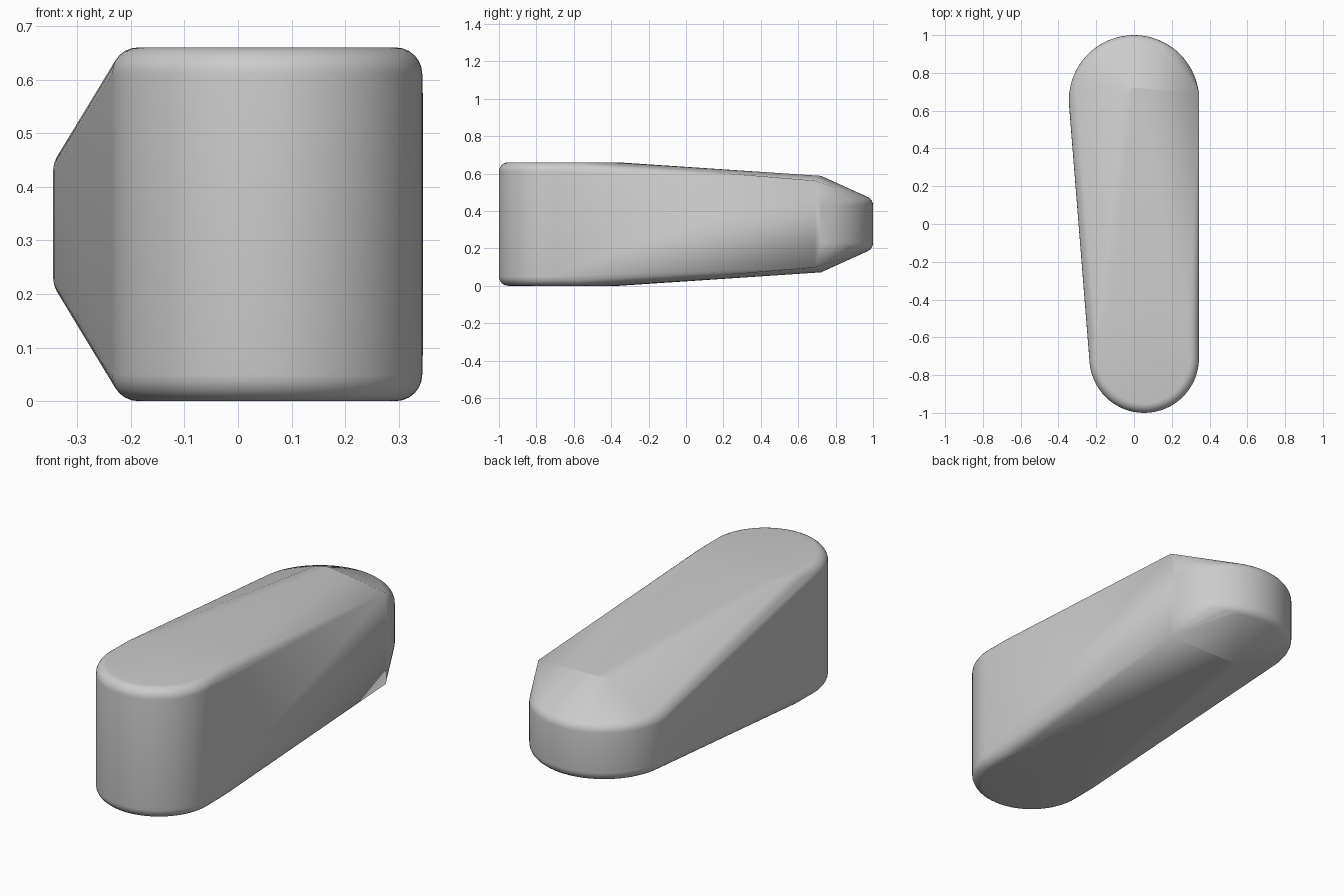
import bpy, bmesh
from math import sin, cos, pi, radians

if "Cube" in bpy.data.objects:
    bpy.data.objects.remove(bpy.data.objects["Cube"])

SEG, ARC, FILLET = 64, 6, 0.05
MID = 0.33  # mirror plane height


def rounded_end(bm, cx, cy, r, half_h, stretch=0.0):
    """Points of an upright disc (or stadium) with filleted rims."""
    for k in range(ARC + 1):
        a = k / ARC * pi / 2
        rr = r - FILLET + FILLET * cos(a)
        h = half_h - FILLET + FILLET * sin(a)
        for i in range(SEG):
            t = 2 * pi * i / SEG
            shift = stretch if sin(t) > 1e-6 else 0
            for s in (-1, 1):
                bm.verts.new((cx + rr * cos(t), cy + shift + rr * sin(t), MID + s * h))


bm = bmesh.new()
# tall narrow front end and low wide back end
rounded_end(bm, 0.054, -0.71, 0.29, 0.33, 0.11)
rounded_end(bm, 0.0, 0.655, 0.345, 0.15)

# sharp ridge near the back, mirrored top and bottom
for x, y, h in ((0.345, 0.69, 0.232), (0.0, 0.722, 0.258), (-0.06, 0.705, 0.254)):
    for s in (-1, 1):
        bm.verts.new((x, y, MID + s * h))

# skin everything with one convex hull
hull = bmesh.ops.convex_hull(bm, input=bm.verts[:])
junk = set(hull["geom_interior"]) | set(hull["geom_unused"])
bmesh.ops.delete(bm, geom=[v for v in junk if isinstance(v, bmesh.types.BMVert)], context='VERTS')
bmesh.ops.dissolve_limit(bm, angle_limit=radians(0.3), verts=bm.verts[:], edges=bm.edges[:])
bmesh.ops.recalc_face_normals(bm, faces=bm.faces[:])

mesh = bpy.data.meshes.new("tapered_block")
bm.to_mesh(mesh)
bm.free()
block = bpy.data.objects.new("tapered_block", mesh)
bpy.context.collection.objects.link(block)
bpy.context.view_layer.objects.active = block
block.select_set(True)
bpy.ops.object.shade_smooth_by_angle(angle=radians(18))
